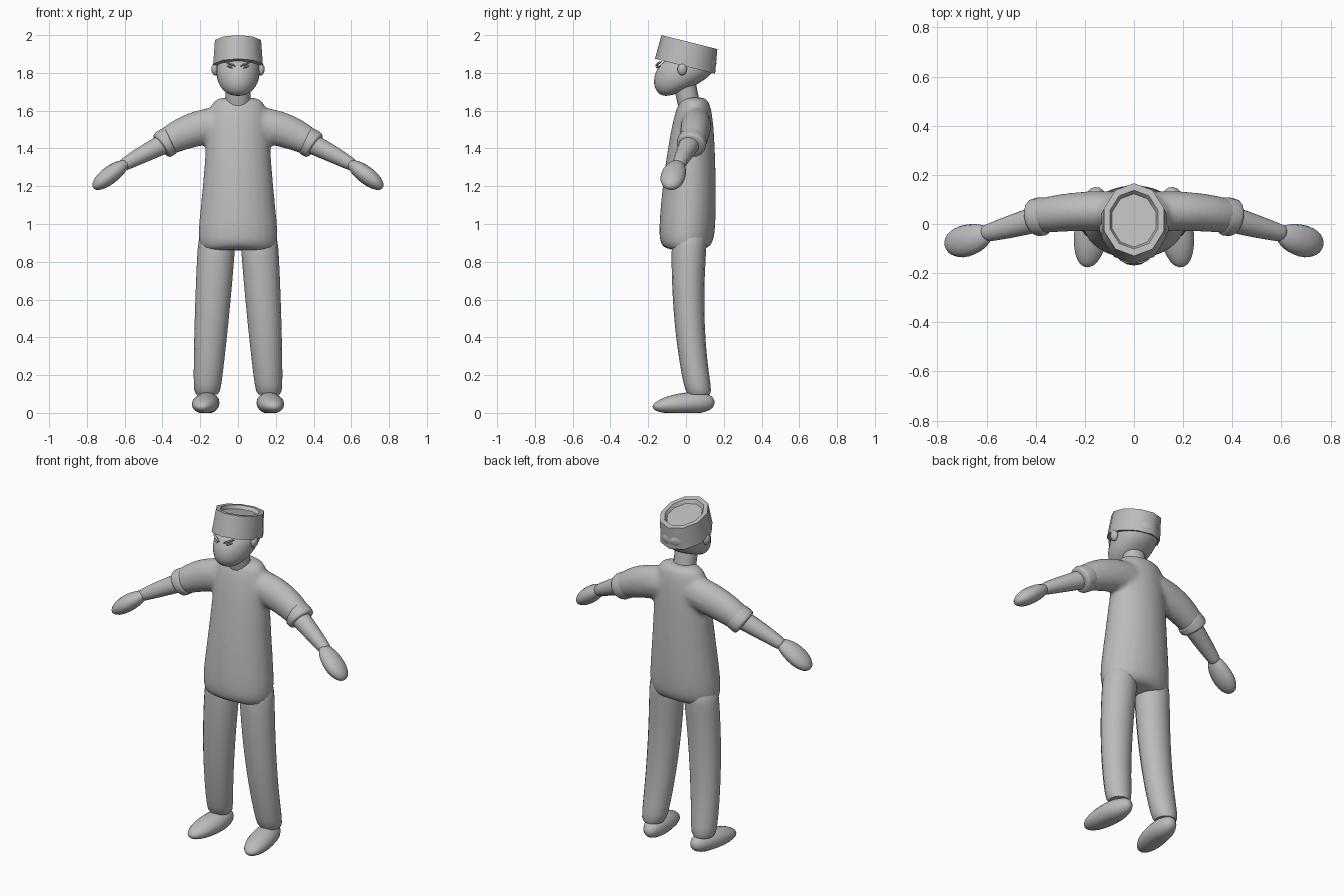
import bpy, bmesh, math
from mathutils import Vector

old = bpy.data.objects.get("Cube")
if old:
    bpy.data.objects.remove(old, do_unlink=True)

grey = bpy.data.materials.new("plain_grey")
grey.use_nodes = True
colour = (0.5, 0.5, 0.5, 1)
grey.diffuse_color = colour
grey.node_tree.nodes["Principled BSDF"].inputs["Base Color"].default_value = colour

SIDEWAYS = Vector((1, 0, 0))
DEPTHWAYS = Vector((0, 1, 0))
UPRIGHT = Vector((0, 0, 1))


def blend(start, middle, end, t):
    """Smooth curve passing through three values."""
    return start * (1 - t) * (1 - 2 * t) + middle * 4 * t * (1 - t) + end * t * (2 * t - 1)


def oval(centre, axis, across, wide, tall, sides):
    """One oval ring of points facing along the axis."""
    u = (across - axis * across.dot(axis)).normalized()
    v = axis.cross(u)
    angles = [math.tau * i / sides for i in range(sides)]
    return [centre + u * wide * math.cos(a) + v * tall * math.sin(a) for a in angles]


def sweep(path, wide, tall, across, bluntness, axis=None, sides=16, steps=14):
    """Ovals along a curved path, closing in at both ends; high bluntness means flat ends."""
    start, middle, end = (Vector(p) for p in path)
    rings = []
    for k in range(steps):
        t = (1 - math.cos(math.pi * (k + 0.5) / steps)) / 2
        slope = blend(start, middle, end, t + 0.01) - blend(start, middle, end, t - 0.01)
        swell = (1 - abs(2 * t - 1) ** bluntness) ** (1 / bluntness)
        facing = (axis or slope).normalized()
        rings.append(oval(blend(start, middle, end, t), facing, across,
                          swell * blend(*wide, t), swell * blend(*tall, t), sides))
    return rings


def mirrored(rings, side):
    """Flip rings to the right-hand side when side is negative."""
    return [[Vector((p.x * side, p.y, p.z)) for p in ring] for ring in rings]


def build(name, *skins):
    """Skin each list of rings with quads and close both ends."""
    bm = bmesh.new()
    for rings in skins:
        loops = [[bm.verts.new(p) for p in ring] for ring in rings]
        for low, high in zip(loops, loops[1:]):
            for i in range(len(low)):
                bm.faces.new((low[i - 1], low[i], high[i], high[i - 1]))
        bm.faces.new(loops[0])
        bm.faces.new(loops[-1])
    bmesh.ops.recalc_face_normals(bm, faces=bm.faces)
    mesh = bpy.data.meshes.new(name)
    bm.to_mesh(mesh)
    bm.free()
    mesh.materials.append(grey)
    mesh.shade_smooth()
    mesh.set_sharp_from_angle(angle=math.radians(50))
    obj = bpy.data.objects.new(name, mesh)
    bpy.context.collection.objects.link(obj)
    return obj


# Shirt: body and sleeves fused into one soft surface, hem arched in the middle
body = sweep([(0, 0, 0.835), (0, 0.02, 1.25), (0, 0.045, 1.67)], (0.23, 0.183, 0.16),
             (0.15, 0.137, 0.09), SIDEWAYS, 6, UPRIGHT, sides=24, steps=24)
for ring in body:
    for p in ring:
        p.z += 0.03 * max(0, 1 - (p.x / 0.2) ** 2) * max(0, 1 - (p.z - 0.835) * 10)
sleeve = sweep([(0.05, 0.05, 1.53), (0.23, 0.05, 1.5), (0.39, 0.03, 1.425)],
               (0.08, 0.08, 0.07), (0.09, 0.093, 0.07), DEPTHWAYS, 20)
shirt = build("shirt", body, sleeve, mirrored(sleeve, -1))
fuse = shirt.modifiers.new("Fuse", "REMESH")
fuse.mode = 'VOXEL'
fuse.voxel_size = 0.012
fuse.use_smooth_shade = True
soften = shirt.modifiers.new("Soften", "SMOOTH")
soften.factor = 0.5
soften.iterations = 10

# Neck and head, the jaw rising towards the back
build("neck", sweep([(0, 0.03, 1.58), (0, 0.01, 1.66), (0, -0.01, 1.76)], (0.065,) * 3,
                    (0.06,) * 3, SIDEWAYS, 20, UPRIGHT))
build("head", sweep([(0, -0.09, 1.68), (0, -0.01, 1.79), (0, 0, 1.91)], (0.09, 0.114, 0.12),
                    (0.08, 0.16, 0.15), SIDEWAYS, 2.5, Vector((0, -0.15, 1)), sides=24))

# Faceted cap leaning back, with a sunken crown
cap_base, cap_top = Vector((0, -0.005, 1.835)), Vector((0, 0.018, 1.963))
cap_axis = Vector((0, 0.25, 1)).normalized()
cap_rows = [(0, 0.85), (0, 1), (1, 0.93), (1, 0.75), (0.85, 0.68)]
build("cap", [oval(cap_base.lerp(cap_top, height), cap_axis, DEPTHWAYS,
                   0.164 * scale, 0.138 * scale, 10) for height, scale in cap_rows])

# Paired parts, shaped for the left side
shoe = sweep([(0.15, 0.15, 0.055), (0.17, -0.01, 0.05), (0.195, -0.175, 0.03)],
             (0.055, 0.07, 0.06), (0.06, 0.056, 0.04), SIDEWAYS, 2.5)
for ring in shoe:
    for p in ring:
        p.z = max(p.z, 0)
pairs = {
    "shoe": shoe,
    "leg": sweep([(0.11, 0.02, 0.95), (0.139, 0.018, 0.5), (0.165, 0.07, 0.095)],
                 (0.1, 0.09, 0.07), (0.095, 0.08, 0.07), SIDEWAYS, 12, UPRIGHT),
    "cuff": sweep([(0.35, 0.03, 1.445), (0.38, 0.03, 1.43), (0.41, 0.025, 1.41)],
                  (0.078,) * 3, (0.076,) * 3, DEPTHWAYS, 6),
    "arm": sweep([(0.36, 0.03, 1.44), (0.5, -0.01, 1.37), (0.61, -0.04, 1.31)],
                 (0.056, 0.046, 0.033), (0.055, 0.045, 0.032), DEPTHWAYS, 12),
    "hand": sweep([(0.58, -0.03, 1.33), (0.67, -0.065, 1.265), (0.765, -0.08, 1.19)],
                  (0.04, 0.064, 0.06), (0.03, 0.046, 0.04), DEPTHWAYS, 2.5),
    "ear": sweep([(0.118, -0.02, 1.787), (0.124, -0.02, 1.82), (0.12, -0.02, 1.85)],
                 (0.017,) * 3, (0.025,) * 3, SIDEWAYS, 2),
    "eyebrow": sweep([(0.012, -0.16, 1.835), (0.045, -0.147, 1.85), (0.07, -0.128, 1.86)],
                     (0.007,) * 3, (0.006,) * 3, DEPTHWAYS, 2, sides=8, steps=8),
    "eye": sweep([(0.028, -0.155, 1.825), (0.045, -0.147, 1.833), (0.06, -0.136, 1.838)],
                 (0.007,) * 3, (0.005,) * 3, DEPTHWAYS, 2, sides=8, steps=8),
}
for part, rings in pairs.items():
    build("left_" + part, rings)
    build("right_" + part, mirrored(rings, -1))
